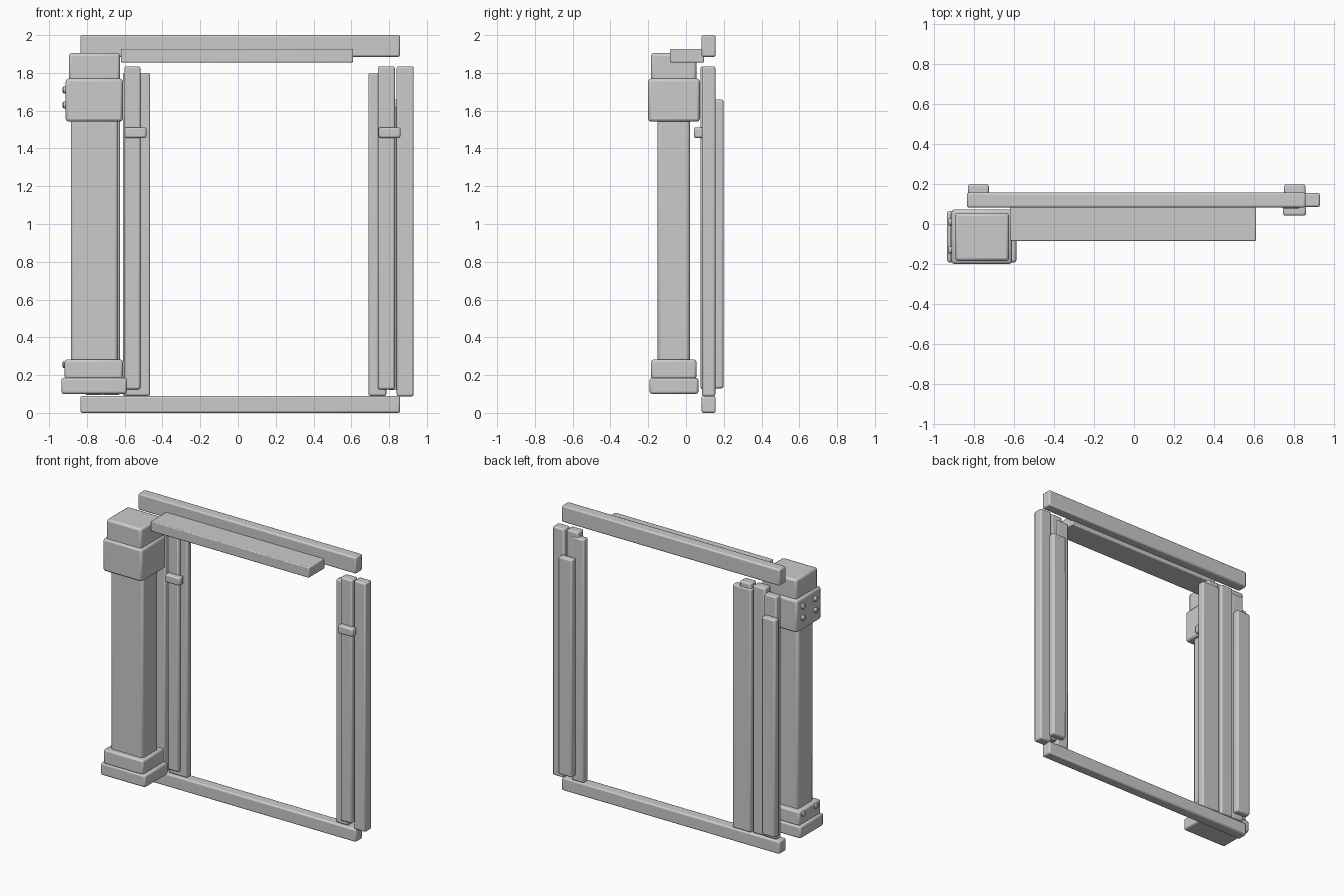
import bpy
import math

cube = bpy.data.objects.get("Cube")
if cube:
    bpy.data.objects.remove(cube, do_unlink=True)

grey = bpy.data.materials.new("plain grey")
grey.use_nodes = True
grey.diffuse_color = (0.6, 0.6, 0.6, 1)
grey.node_tree.nodes["Principled BSDF"].inputs["Base Color"].default_value = (0.6, 0.6, 0.6, 1)


def finish(obj, name, bevel):
    obj.name = name
    obj.data.materials.append(grey)
    mod = obj.modifiers.new("soft edges", 'BEVEL')
    mod.width = bevel
    mod.segments = 2
    bpy.ops.object.shade_smooth_by_angle(angle=math.radians(40))


def block(name, x, y, z, bevel=0.01):
    """Rounded box given by its ranges on each axis."""
    bpy.ops.mesh.primitive_cube_add(size=1)
    obj = bpy.context.object
    obj.location = [(a + b) / 2 for a, b in (x, y, z)]
    obj.scale = [b - a for a, b in (x, y, z)]
    bpy.ops.object.transform_apply(location=False, rotation=False, scale=True)
    finish(obj, name, bevel)


def bolt(name, y, z):
    bpy.ops.mesh.primitive_cylinder_add(vertices=12, radius=0.018, depth=0.03,
                                        location=(-0.913, y, z),
                                        rotation=(0, math.pi / 2, 0))
    finish(bpy.context.object, name, 0.005)


# Frame beams and header plank
beam_x, beam_y = (-0.835, 0.858), (0.082, 0.157)
block("top_beam", beam_x, beam_y, (1.885, 2.0))
block("bottom_beam", beam_x, beam_y, (0.0, 0.09))
block("header_plank", (-0.62, 0.61), (-0.085, 0.095), (1.855, 1.927), 0.006)

# Column with cap, collar and stepped base
block("column_shaft", (-0.885, -0.635), (-0.15, 0.02), (0.15, 1.85), 0.015)
block("column_cap", (-0.895, -0.625), (-0.185, 0.055), (1.72, 1.905), 0.015)
block("column_collar", (-0.912, -0.61), (-0.2, 0.073), (1.542, 1.77), 0.015)
block("base_upper", (-0.918, -0.61), (-0.185, 0.055), (0.18, 0.282), 0.012)
block("base_lower", (-0.935, -0.588), (-0.192, 0.065), (0.1, 0.186), 0.012)

# Bolts on the outer side of the column
for y in (0.01, -0.13):
    for z in (0.255, 1.63, 1.71):
        bolt("column_bolt", y, z)

# Right-hand post group
block("right_inner_post", (0.69, 0.785), (0.1, 0.152), (0.09, 1.8))
block("right_front_post", (0.74, 0.83), (0.077, 0.145), (0.125, 1.835))
block("right_gap_filler", (0.8, 0.86), (0.11, 0.145), (0.12, 1.62), 0.004)
block("right_outer_post", (0.84, 0.93), (0.085, 0.155), (0.088, 1.835))

# Left-hand post group
block("left_inner_post", (-0.61, -0.465), (0.1, 0.152), (0.09, 1.8))
block("left_front_post", (-0.602, -0.517), (0.077, 0.145), (0.125, 1.835))
block("left_middle_post", (-0.72, -0.625), (0.085, 0.152), (0.095, 1.835))
block("left_outer_post", (-0.81, -0.715), (0.1, 0.155), (0.095, 1.8))

# Rear strips and front clips
for side, strip, clip in (("left", (-0.83, -0.725), (-0.6, -0.485)),
                          ("right", (0.75, 0.857), (0.745, 0.86))):
    block(side + "_rear_strip", strip, (0.148, 0.198), (0.13, 1.658))
    block(side + "_clip", clip, (0.042, 0.09), (1.455, 1.512))
